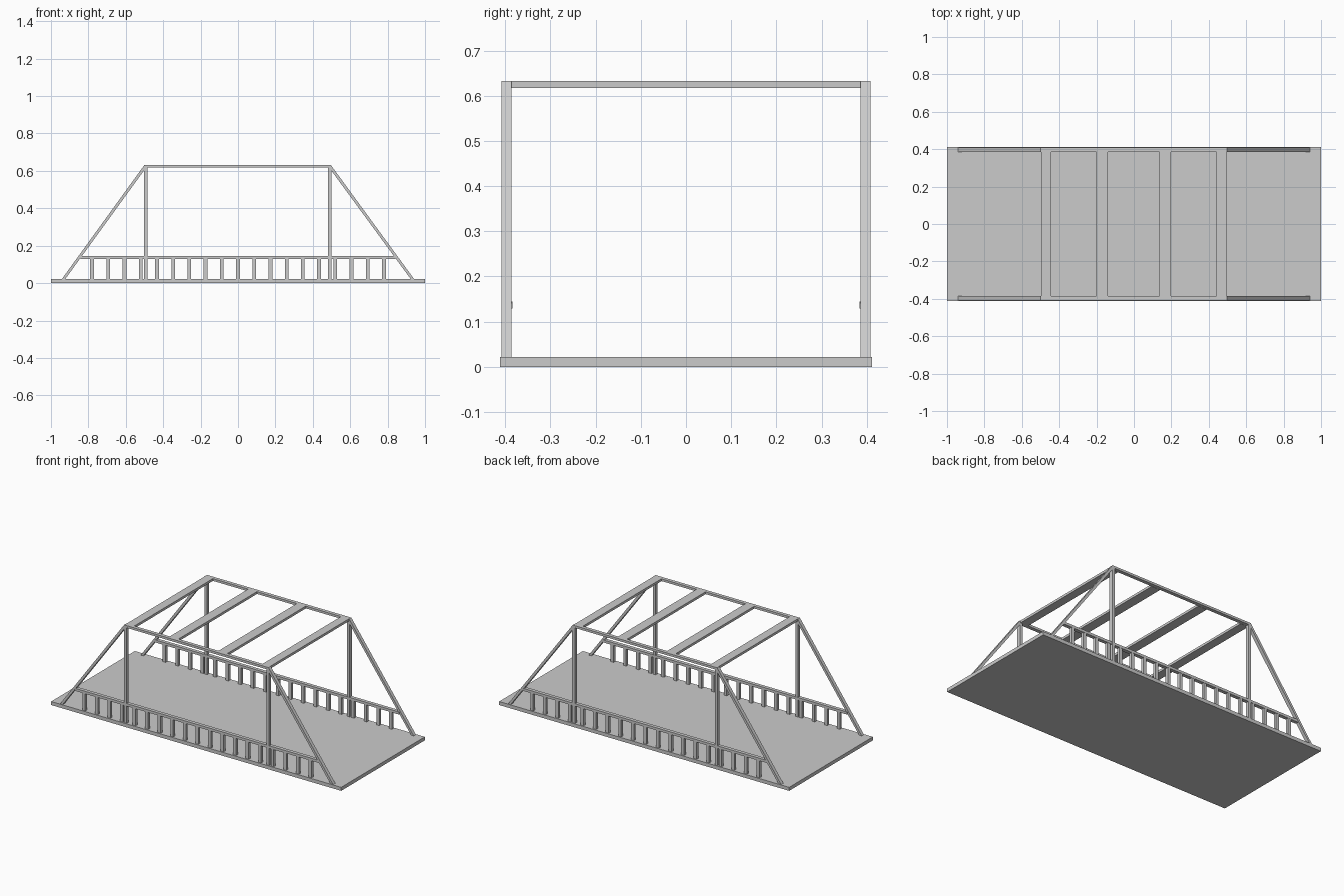
import bpy, bmesh

if "Cube" in bpy.data.objects:
    bpy.data.objects.remove(bpy.data.objects["Cube"])


def prism(name, profile, y0, y1):
    """Extrude an (x, z) outline along y."""
    bm = bmesh.new()
    face = bm.faces.new([bm.verts.new((x, y0, z)) for x, z in profile])
    ext = bmesh.ops.extrude_face_region(bm, geom=[face])
    verts = [v for v in ext["geom"] if isinstance(v, bmesh.types.BMVert)]
    bmesh.ops.translate(bm, verts=verts, vec=(0, y1 - y0, 0))
    bmesh.ops.recalc_face_normals(bm, faces=bm.faces)
    mesh = bpy.data.meshes.new(name)
    bm.to_mesh(mesh)
    bm.free()
    obj = bpy.data.objects.new(name, mesh)
    bpy.context.collection.objects.link(obj)
    return obj


def box(name, x0, x1, y0, y1, z0, z1):
    return prism(name, [(x0, z0), (x1, z0), (x1, z1), (x0, z1)], y0, y1)


def mirror_y(obj):
    mod = obj.modifiers.new("Mirror", "MIRROR")
    mod.use_axis = (False, True, False)
    return obj


# Deck
box("deck", -1, 1, -0.412, 0.412, 0, 0.022)

# Side frames: sloping end braces and top chord in one outline
frame = [(-0.956, 0.002), (-0.500, 0.632), (0.496, 0.632), (0.956, 0.002),
         (0.938, 0.002), (0.487, 0.618), (-0.491, 0.618), (-0.938, 0.002)]
mirror_y(prism("side_frame", frame, -0.408, -0.386))

# Vertical posts
for i, x in enumerate((-0.493, 0.490)):
    mirror_y(box(f"post_{i}", x - 0.009, x + 0.009, -0.408, -0.386, 0.002, 0.622))

# Overhead cross beams
for i, (x0, x1) in enumerate([(-0.498, -0.444), (-0.20, -0.14), (0.136, 0.197), (0.44, 0.494)]):
    box(f"cross_beam_{i}", x0, x1, -0.387, 0.387, 0.617, 0.632)

# Railings: handrail and balusters
mirror_y(box("handrail", -0.842, 0.842, -0.406, -0.384, 0.129, 0.145))
for i in range(19):
    x = -0.78 + i * 1.56 / 18
    mirror_y(box(f"baluster_{i}", x - 0.010, x + 0.010, -0.405, -0.387, 0.02, 0.13))
